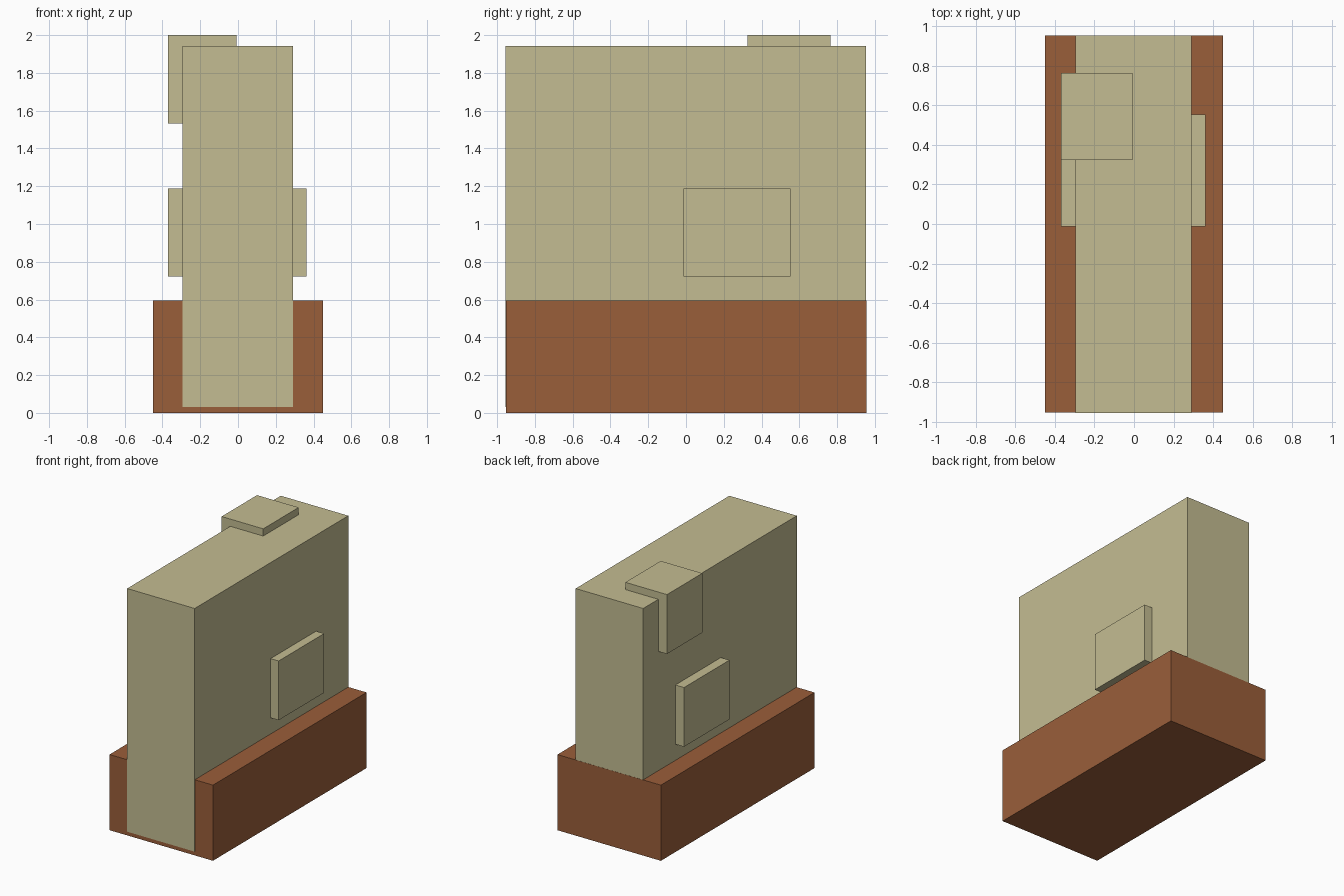
import bpy

if "Cube" in bpy.data.objects:
    bpy.data.objects.remove(bpy.data.objects["Cube"])


def material(name, rgb):
    m = bpy.data.materials.new(name)
    m.diffuse_color = (*rgb, 1)
    m.use_nodes = True
    m.node_tree.nodes["Principled BSDF"].inputs["Base Color"].default_value = m.diffuse_color
    return m


cream = material("cream", (0.55, 0.505, 0.287))
brown = material("brown", (0.323, 0.112, 0.042))


def box(name, x, y, z, mat):
    """Box from (min, max) ranges on each axis."""
    bpy.ops.mesh.primitive_cube_add(
        size=1, location=[(r[0] + r[1]) / 2 for r in (x, y, z)])
    ob = bpy.context.object
    ob.name = name
    ob.scale = [r[1] - r[0] for r in (x, y, z)]
    bpy.ops.object.transform_apply(location=False, rotation=False, scale=True)
    ob.data.materials.append(mat)
    return ob


# Base block
box("base", (-0.45, 0.45), (-0.954, 0.955), (0, 0.595), brown)
# Tall slab, just proud of the base at the front and just inside it at the back
box("slab", (-0.295, 0.292), (-0.956, 0.954), (0.03, 1.943), cream)
# Bar through the slab, showing as a raised plate on both sides
box("side_bar", (-0.37, 0.362), (-0.012, 0.553), (0.722, 1.188), cream)
# Block wrapped over the top left edge
box("corner_block", (-0.37, -0.008), (0.325, 0.765), (1.533, 2.0), cream)
